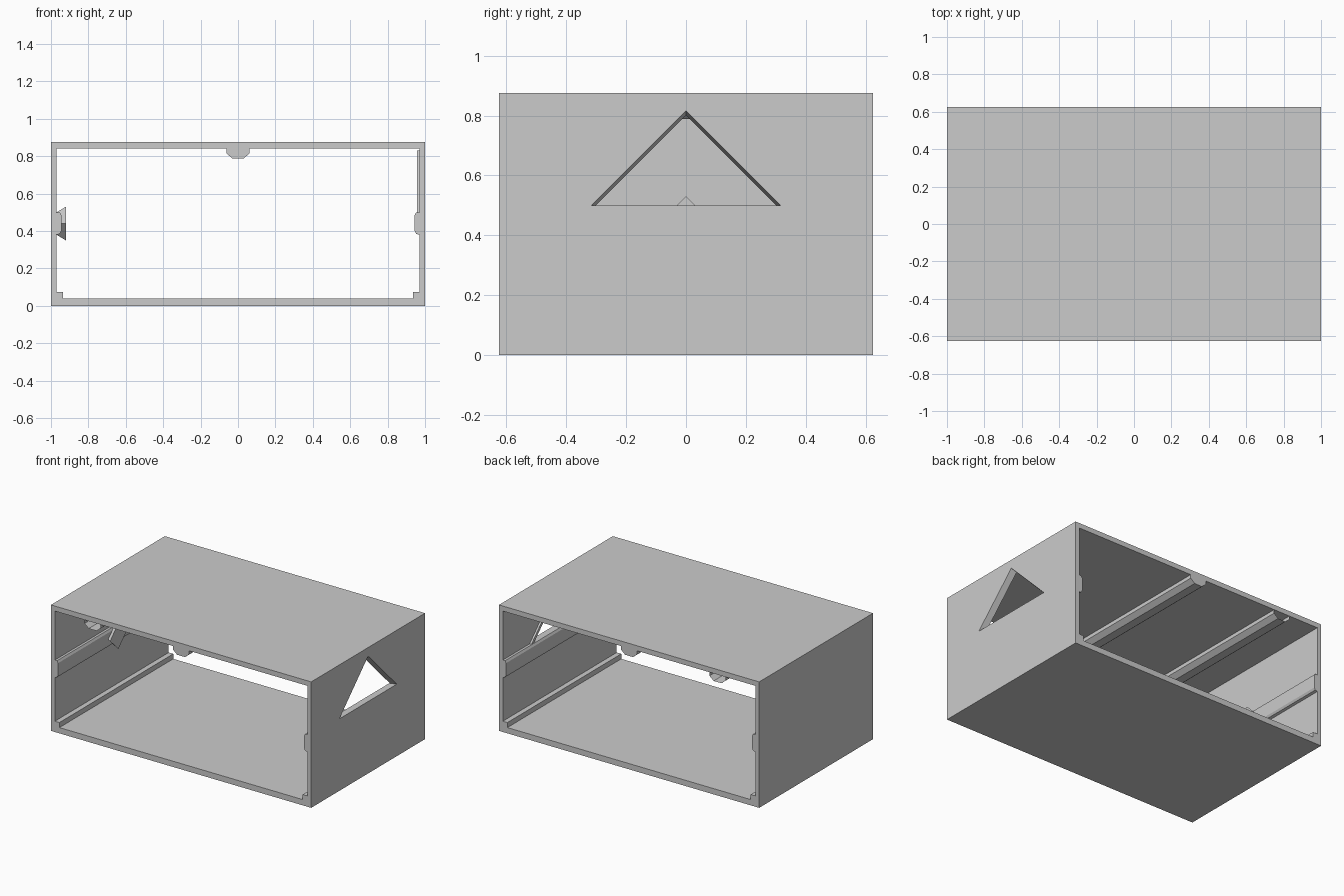
import bpy
import bmesh

if "Cube" in bpy.data.objects:
    bpy.data.objects.remove(bpy.data.objects["Cube"])

Y = 0.625          # half depth
H = 0.875          # height


def loft(name, ring_a, ring_b, caps=True):
    """Join two matching rings of 3D points into a prism or frustum."""
    bm = bmesh.new()
    a = [bm.verts.new(p) for p in ring_a]
    b = [bm.verts.new(p) for p in ring_b]
    n = len(a)
    for i in range(n if caps else n - 1):
        j = (i + 1) % n
        bm.faces.new((a[i], a[j], b[j], b[i]))
    if caps:
        bm.faces.new(a)
        bm.faces.new(b)
    bmesh.ops.recalc_face_normals(bm, faces=bm.faces)
    mesh = bpy.data.meshes.new(name)
    bm.to_mesh(mesh)
    bm.free()
    obj = bpy.data.objects.new(name, mesh)
    bpy.context.collection.objects.link(obj)
    return obj


def rail(name, profile, depth=Y, caps=True):
    """Run an xz profile from front to back."""
    return loft(name, [(x, -depth, z) for x, z in profile],
                [(x, depth, z) for x, z in profile], caps)


def rect(x0, x1, z0, z1):
    return [(x0, z0), (x1, z0), (x1, z1), (x0, z1)]


def triangle(x, half, z=0.5):
    """Right-angled gable triangle in the yz plane."""
    return [(x, -half, z), (x, half, z), (x, 0, z + half)]


def diamond(x, r, z=0.44):
    return [(x, -r, z), (x, 0, z - r), (x, r, z), (x, 0, z + r)]


def cut(obj, cutter):
    mod = obj.modifiers.new("cut", 'BOOLEAN')
    mod.operation = 'DIFFERENCE'
    mod.solver = 'EXACT'
    mod.object = cutter
    dg = bpy.context.evaluated_depsgraph_get()
    mesh = bpy.data.meshes.new_from_object(obj.evaluated_get(dg))
    obj.modifiers.clear()
    obj.data = mesh


# Open-ended case with a raised triangular rim inside the right wall
case = rail("case", rect(-1, 1, 0, H))
inner = rail("inner_cutter", rect(-0.97, 0.97, 0.04, 0.84), 0.8)
rim = loft("window_rim", triangle(0.957, 0.33), triangle(0.972, 0.33))

# Flared triangular window
window = loft("window_cutter", triangle(0.94, 0.295), triangle(1.02, 0.322))
cut(case, inner)
cut(case, window)
cut(rim, window)
for cutter in (inner, window):
    bpy.data.objects.remove(cutter)

# Ceiling guides: a solid one in the middle, an open-ended shell at the left
guide = [(-0.062, 0.84), (-0.062, 0.815), (-0.03, 0.788),
         (0.03, 0.788), (0.062, 0.815), (0.062, 0.84)]
rail("centre_guide", guide)
rail("left_guide", [(x - 0.68, z) for x, z in guide], caps=False)

# Mirrored floor runners and side rails
side = [(0.97, 0.38), (0.953, 0.385), (0.945, 0.40),
        (0.945, 0.485), (0.953, 0.50), (0.97, 0.50)]
for s, label in ((-1, "left"), (1, "right")):
    rail(label + "_floor_runner", [(s * x, z) for x, z in rect(0.935, 0.97, 0.04, 0.075)])
    rail(label + "_side_rail", [(s * x, z) for x, z in side])

# Flared peg on the left wall
loft("left_peg", diamond(-0.97, 0.06), diamond(-0.92, 0.09))
